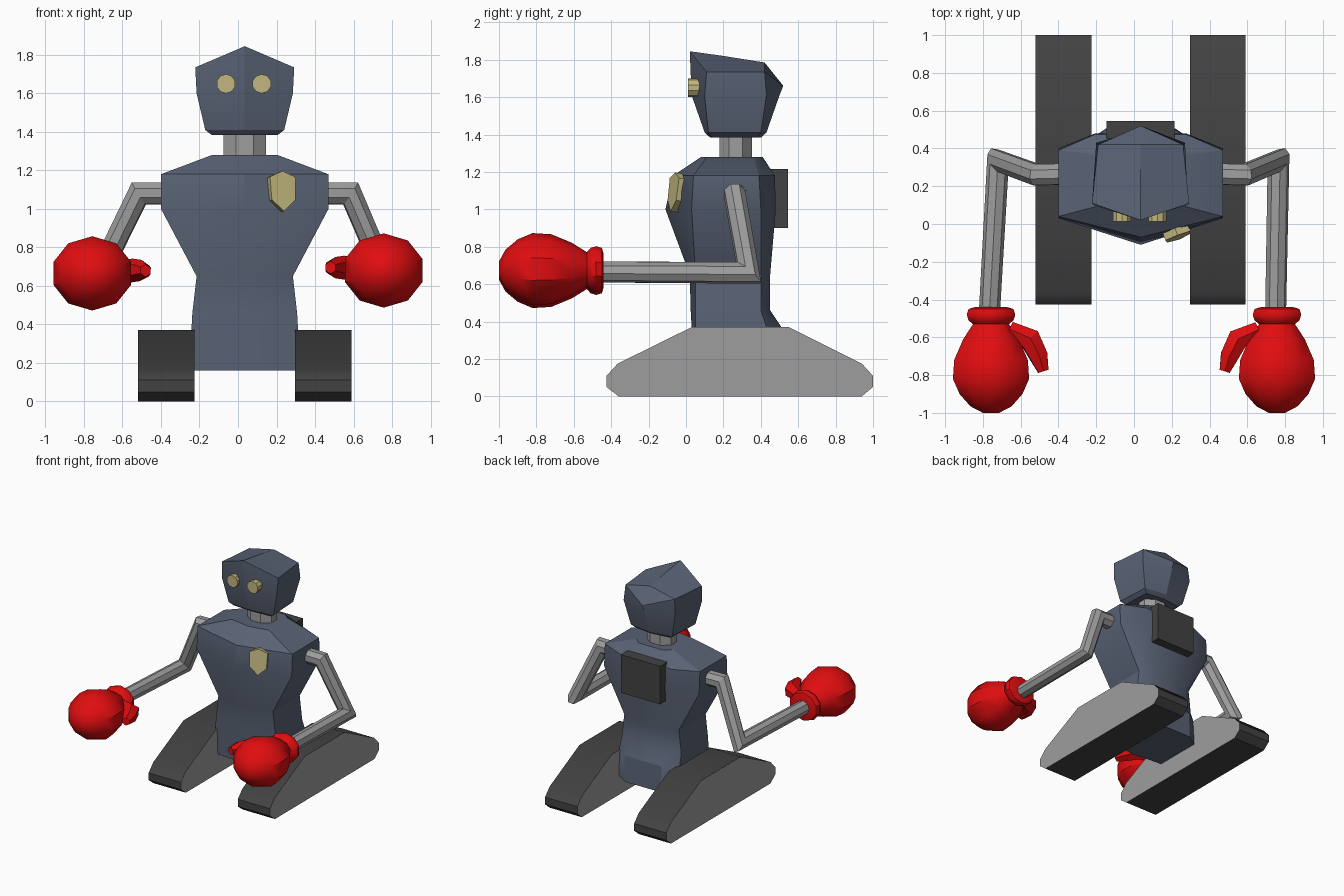
import bpy, bmesh, math
from mathutils import Vector, Matrix

if "Cube" in bpy.data.objects:
    bpy.data.objects.remove(bpy.data.objects["Cube"])

CX = 0.035  # centre line of the body


def material(name, rgb):
    m = bpy.data.materials.new(name)
    m.diffuse_color = (*rgb, 1)
    m.use_nodes = True
    m.node_tree.nodes["Principled BSDF"].inputs["Base Color"].default_value = m.diffuse_color
    return m


BLUE = material("slate_blue", (0.100, 0.122, 0.175))
GREY = material("light_grey", (0.34, 0.34, 0.34))
DARK = material("dark_grey", (0.055, 0.055, 0.055))
RED = material("glove_red", (0.75, 0.004, 0.005))
GOLD = material("pale_gold", (0.54, 0.47, 0.21))


def finish(name, bm, mats, angle=30):
    bmesh.ops.recalc_face_normals(bm, faces=bm.faces)
    me = bpy.data.meshes.new(name)
    bm.to_mesh(me)
    bm.free()
    ob = bpy.data.objects.new(name, me)
    bpy.context.collection.objects.link(ob)
    for m in mats:
        me.materials.append(m)
    bpy.ops.object.select_all(action='DESELECT')
    bpy.context.view_layer.objects.active = ob
    ob.select_set(True)
    bpy.ops.object.shade_smooth_by_angle(angle=math.radians(angle))
    return ob


def loft(bm, rings, cap_start=True, cap_end=True):
    """Skin a list of equal-length point rings."""
    vs = [[bm.verts.new(p) for p in r] for r in rings]
    n = len(vs[0])
    for a, b in zip(vs, vs[1:]):
        for i in range(n):
            j = (i + 1) % n
            bm.faces.new((a[i], a[j], b[j], b[i]))
    if cap_start:
        bm.faces.new(vs[0][::-1])
    if cap_end:
        bm.faces.new(vs[-1])
    return vs


def tube(name, path, radii, mat, sides=8):
    """Mitred tube through a list of points."""
    bm = bmesh.new()
    pts = [Vector(p) for p in path]
    dirs = [(b - a).normalized() for a, b in zip(pts, pts[1:])]
    d = dirs[0]
    u = d.cross(Vector((0.1, 0.05, 1)) if abs(d.z) < 0.9 else Vector((1, 0, 0))).normalized()
    w = d.cross(u)
    ring = [u * math.cos(t) + w * math.sin(t)
            for t in [2 * math.pi * (i + 0.5) / sides for i in range(sides)]]
    rings = []
    for k, p in enumerate(pts):
        d_in = dirs[max(k - 1, 0)]
        d_out = dirs[min(k, len(dirs) - 1)]
        nrm = (d_in + d_out).normalized()
        mitre = [v - d_in * (v.dot(nrm) / d_in.dot(nrm)) for v in ring]
        rings.append([p + v * radii[k] for v in mitre])
        rot = d_in.rotation_difference(d_out)
        ring = [rot @ v for v in ring]
    loft(bm, rings)
    return finish(name, bm, [mat])


def prism(name, outline, depth, mats, matrix, rim=0):
    """Extrude an outline along local z, optionally with inset side panels."""
    bm = bmesh.new()
    loft(bm, [[(x, y, s * depth / 2) for x, y in outline] for s in (-1, 1)])
    if rim:
        caps = [f for f in bm.faces if len(f.verts) > 4]
        bmesh.ops.inset_individual(bm, faces=caps, thickness=rim)
        for f in caps:
            f.material_index = 1
    bm.transform(matrix)
    return finish(name, bm, mats)


def circle(r, n):
    return [(r * math.cos(2 * math.pi * (i + .5) / n),
             r * math.sin(2 * math.pi * (i + .5) / n)) for i in range(n)]


# Torso: z, half width, front, front side, back side, back, back half width
torso = [(0.16, .285, .03, .06, .44, .52, .16), (0.37, .277, .03, .05, .43, .51, .17),
         (0.46, .272, .025, .05, .40, .45, .17), (0.65, .25, .02, .05, .40, .45, .17),
         (1.00, .435, -.11, .03, .40, .48, .24), (1.18, .435, -.07, .04, .39, .475, .24),
         (1.28, .17, .08, .11, .36, .41, .11)]
bm = bmesh.new()
loft(bm, [[(CX, f, z), (CX + w, s, z), (CX + w, bs, z), (CX + bw, b, z),
           (CX - bw, b, z), (CX - w, bs, z), (CX - w, s, z)]
          for z, w, f, s, bs, b, bw in torso])
finish("torso", bm, [BLUE])

# Head: four rings (front, front side, back side, back) and a peaked roof
head = [((.13, 1.383), (.17, .14, 1.383), (.16, .38, 1.383), (.40, 1.383)),
        ((.10, 1.41), (.205, .12, 1.41), (.19, .40, 1.41), (.43, 1.41)),
        ((.03, 1.61), (.250, .10, 1.60), (.235, .43, 1.61), (.50, 1.61)),
        ((.02, 1.845), (.257, .11, 1.735), (.225, .42, 1.735), (.52, 1.66))]
bm = bmesh.new()
rings = []
for f, s, bs, b in head:
    rings.append([(CX, *f), (CX + s[0], *s[1:]), (CX + bs[0], *bs[1:]),
                  (CX, *b), (CX - bs[0], *bs[1:]), (CX - s[0], *s[1:])])
top = loft(bm, rings, cap_end=False)[-1]
ridge = bm.verts.new((CX, .20, 1.82))
crown = bm.verts.new((CX, .42, 1.785))
for side, back in ((top[1], top[2]), (top[5], top[4])):
    bm.faces.new((top[0], side, ridge))
    bm.faces.new((side, back, crown, ridge))
    bm.faces.new((back, top[3], crown))
finish("head", bm, [BLUE], 20)

# Neck
prism("neck", circle(1, 8), 0.16, [GREY],
      Matrix.Translation((CX, .267, 1.33)) @ Matrix.Diagonal((.12, .094, 1, 1)))

# Eyes
facing = Matrix.Rotation(math.pi / 2, 4, 'X')
for side, x in (("left", -.0625), ("right", .1235)):
    prism(side + "_eye", circle(.05, 10), .06, [GOLD],
          Matrix.Translation((x, .042, 1.65)) @ facing)

# Chest badge, laid against the sloping chest
shield = [(0, .105), (-.07, .075), (-.065, -.045), (0, -.105), (.065, -.045), (.07, .075)]
prism("badge", shield, .04, [GOLD],
      Matrix.Translation((.228, -.052, 1.09)) @ Matrix.Rotation(.36, 4, 'Z')
      @ Matrix.Rotation(-.12, 4, 'X') @ facing)

# Back pack
prism("back_pack", [(-.18, .45), (.18, .45), (.18, .545), (-.18, .545)], .315, [DARK],
      Matrix.Translation((CX, 0, 1.058)))

# Tracks: dark belt with lighter side panels
belt = [(-.425, .11), (-.425, .05), (-.36, 0), (.94, 0), (1, .05), (1, .11),
        (.94, .175), (.55, .37), (.03, .37), (-.365, .175)]
to_side = Matrix(((0, 0, 1, 0), (1, 0, 0, 0), (0, 1, 0, 0), (0, 0, 0, 1)))
for side, s in (("left", -1), ("right", 1)):
    prism(side + "_track", belt, .295, [DARK, GREY],
          Matrix.Translation((CX + s * .408, 0, 0)) @ to_side, rim=.036)

# Arms, gloves and thumbs
glove = [(-.44, .09), (-.45, .125), (-.48, .135), (-.51, .125), (-.53, .10), (-.61, .155),
         (-.72, .205), (-.82, .212), (-.90, .175), (-.965, .115), (-1, .045)]
for side, s, elbow, wrist, z in (("left", -1, -.72, -.765, .665), ("right", 1, .765, .75, .68)):
    tube(side + "_arm", [(CX + s * .36, .265, 1.08), (CX + s * .55, .26, 1.08),
                         (elbow, .335, .66), (wrist, -.46, .665)], [.06, .06, .058, .056], GREY)
    gx = s * .757
    bm = bmesh.new()
    loft(bm, [[(gx + r * c, y, z + .91 * r * d) for c, d in circle(1, 10)] for y, r in glove])
    finish(side + "_glove", bm, [RED], 35)
    tube(side + "_thumb", [(s * .66, -.56, z + .01), (s * .55, -.61, z + .015),
                           (s * .505, -.70, z + .015), (s * .48, -.78, z + .015)],
         [.05, .062, .055, .032], RED, 6)
